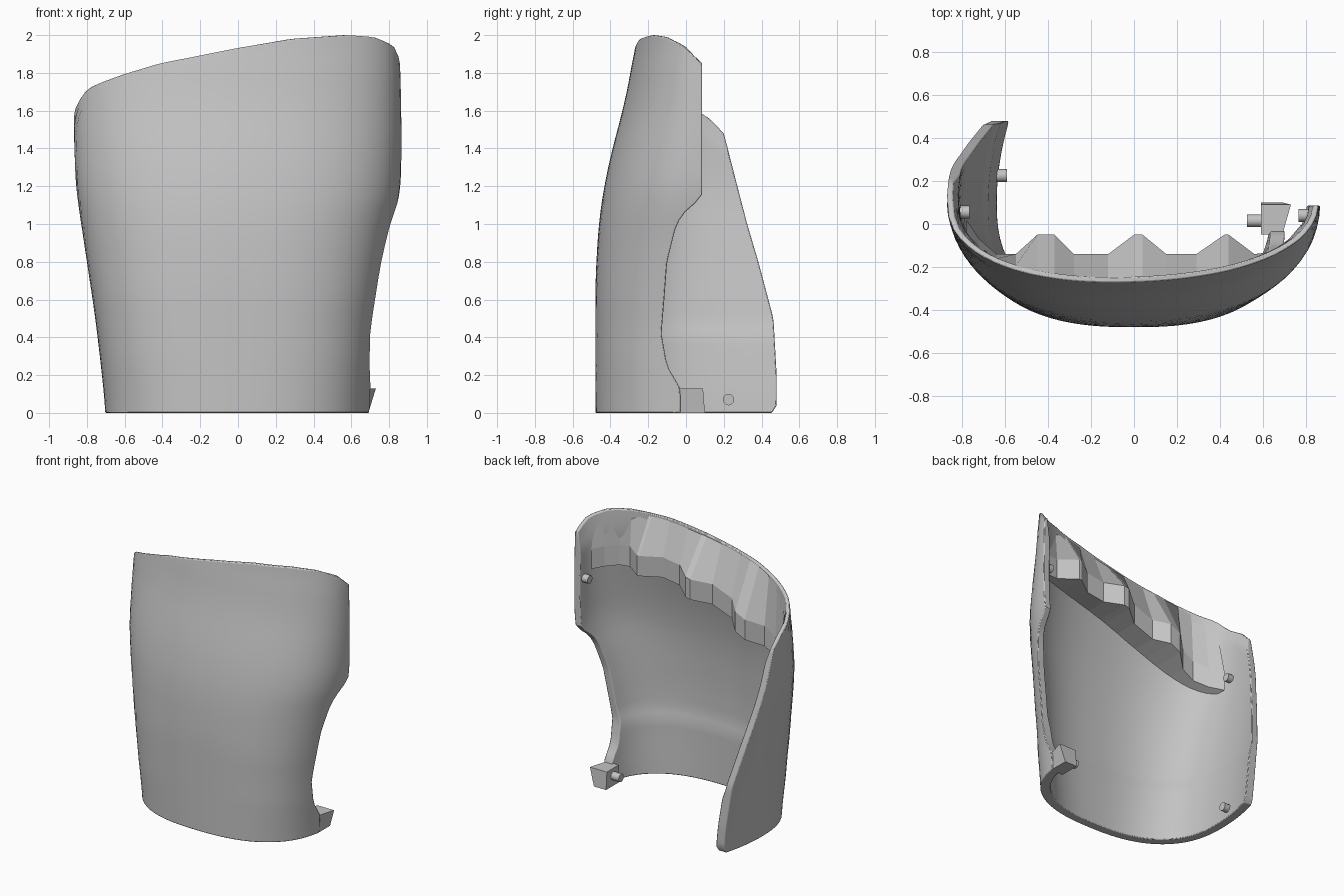
import bpy, bmesh, math
from mathutils import Vector

if "Cube" in bpy.data.objects:
    bpy.data.objects.remove(bpy.data.objects["Cube"], do_unlink=True)

grey = bpy.data.materials.new("light_grey")
grey.use_nodes = True
GREY = (0.55, 0.55, 0.55, 1)
grey.diffuse_color = GREY
grey.node_tree.nodes["Principled BSDF"].inputs["Base Color"].default_value = GREY


def lerp_table(table, t):
    """Piecewise linear lookup in (key, value) pairs."""
    for (k0, v0), (k1, v1) in zip(table, table[1:]):
        if t <= k1:
            f = max(0, (t - k0) / (k1 - k0))
            return v0 + (v1 - v0) * f
    return table[-1][1]


def soft_table(table, t):
    """Lookup with the corners rounded off."""
    return sum(lerp_table(table, t + d) for d in (-.1, -.05, 0, .05, .1)) / 5


def finish(name, bm):
    bmesh.ops.recalc_face_normals(bm, faces=bm.faces)
    mesh = bpy.data.meshes.new(name)
    bm.to_mesh(mesh)
    bm.free()
    mesh.materials.append(grey)
    obj = bpy.data.objects.new(name, mesh)
    bpy.context.collection.objects.link(obj)
    return obj


def skin(bm, rows):
    """Skin equal-length rows of vertices into quads."""
    for r0, r1 in zip(rows, rows[1:]):
        for i in range(len(r0) - 1):
            bm.faces.new((r0[i], r0[i + 1], r1[i + 1], r1[i]))


# Shell profiles, keyed by height
FRONT = [(0, -.48), (.7, -.48), (1, -.463), (1.2, -.434), (1.4, -.39),
         (1.6, -.335), (1.8, -.293), (1.94, -.272), (2, -.25)]
HALF_NEG = [(0, .70), (.2, .72), (.5, .755), (.8, .80), (1, .83),
            (1.2, .86), (1.6, .872), (1.8, .86), (2, .84)]
HALF_POS = [(0, .70), (.4, .725), (.6, .75), (.8, .785), (1, .82),
            (1.15, .86), (1.4, .867), (1.6, .865), (1.85, .86), (2, .85)]
POWER = [(0, 2.5), (.3, 2.6), (.6, 2.55), (.8, 2.45), (1.6, 2.2), (2, 2.15)]
EDGE_NEG = [(0, .455), (.04, .48), (.2, .48), (.5, .463), (.8, .383), (1, .324),
            (1.2, .272), (1.45, .208), (1.55, .18), (1.65, .09)]
EDGE_POS = [(0, -.03), (.13, -.03), (.25, -.10), (.42, -.13), (.6, -.115),
            (.8, -.10), (1, -.05), (1.07, 0), (1.14, .085), (2, .085)]
WALL = [(0, .065), (.4, .065), (.48, .05), (1.5, .05)]
# Rim height along the sweep
RIM = [(0, 1.48), (.023, 1.56), (.045, 1.62), (.1, 1.72), (.2, 1.79), (.3, 1.85), (.5, 1.93),
       (.65, 1.98), (.8, 2), (.88, 1.99), (.95, 1.945), (1, 1.85)]
SIDE_Y = .1


def front_y(x, z, half):
    """Outer surface of the front at a given x and height."""
    n = lerp_table(POWER, z)
    depth = SIDE_Y - soft_table(FRONT, z)
    return SIDE_Y - depth * (1 - abs(x / half) ** n) ** (1 / n)


def section(z, inset):
    """Cross-section from the long -x edge round to the +x edge."""
    e = 2 / lerp_table(POWER, z)
    depth = SIDE_Y - soft_table(FRONT, z) - inset
    an, ap = soft_table(HALF_NEG, z) - inset, soft_table(HALF_POS, z) - inset
    y0, y1 = lerp_table(EDGE_NEG, z), lerp_table(EDGE_POS, z)
    pts = []
    for i in range(13):
        y = y0 + (SIDE_Y - y0) * i / 12
        pts.append(Vector((-an + .4 * max(0, y - SIDE_Y) ** 2, y, z)))
    for i in range(1, 121):
        t = math.pi * i / 120
        c, s = math.cos(t), max(0, math.sin(t))
        x = -an * c ** e if c > 0 else ap * (-c) ** e
        y = SIDE_Y - depth * s ** e
        if c < 0 and y > y1:
            p = pts[-1]
            pts.append(p.lerp(Vector((x, y, z)), (y1 - p.y) / (y - p.y)))
            break
        pts.append(Vector((x, y, z)))
    return pts


def along(pts, q):
    """Point at a fraction of the polyline's length."""
    lens = [(b - a).length for a, b in zip(pts, pts[1:])]
    d = q * sum(lens)
    for a, b, n in zip(pts, pts[1:], lens):
        if d <= n and n > 0:
            return a.lerp(b, d / n)
        d -= n
    return pts[-1]


# Curved shell: outer and inner skins joined along every edge
COLS, ROWS = 44, 40
bm = bmesh.new()
outer, inner = [], []
for r in range(ROWS + 1):
    v = r / ROWS
    for grid, is_inner in ((outer, False), (inner, True)):
        row = []
        for c in range(COLS + 1):
            z = lerp_table(RIM, c / COLS) * v
            inset = min(lerp_table(WALL, z), .025 + .3 * (1 - v)) if is_inner else 0
            row.append(bm.verts.new(along(section(z, inset), c / COLS)))
        grid.append(row)
rim_points = [v.co.copy() for v in outer[-1] if v.co.y < .05]
skin(bm, outer)
skin(bm, inner)
skin(bm, [outer[0], inner[0]])
skin(bm, [outer[-1], inner[-1]])
for c in (0, COLS):
    skin(bm, [[row[c] for row in outer], [row[c] for row in inner]])
shell = finish("curved_shell", bm)
bevel = shell.modifiers.new("soft_edges", "BEVEL")
bevel.width = .006
bevel.segments = 2
bevel.angle_limit = math.radians(55)
bpy.context.view_layer.objects.active = shell
shell.select_set(True)
bpy.ops.object.shade_smooth_by_angle(angle=math.radians(35))
shell.select_set(False)

# Scalloped ledge sloping in from the rim: three ribs between flat stretches
outline = [(-.78, .02), (-.72, -.07), (-.64, -.14)]
for cx, top in ((-.41, .04), (.02, .02), (.43, .01)):
    outline += [(cx - .14, -.14), (cx - top, -.05), (cx + top, -.05), (cx + .13, -.14)]
outline += [(.64, -.13), (.72, -.07), (.78, 0)]
rim_y = [(p.x, p.y) for p in rim_points]
rim_z = [(p.x, p.z) for p in rim_points]
bm = bmesh.new()
ledge = []
for x, y in outline:
    base = 1.52 + .27 * x - .28 * x * x
    half = soft_table(HALF_POS if x > 0 else HALF_NEG, base)
    column = [(x, lerp_table(rim_y, x) + .022, lerp_table(rim_z, x) - .012),
              (x, y, base + .15), (x, y, base),
              (x, front_y(x, base, half) + .02, base)]
    ledge.append([bm.verts.new(p) for p in column])
skin(bm, ledge)
finish("scalloped_ledge", bm)

# Foot tab at the +x lower corner, flaring outward to its top rear
bm = bmesh.new()
bmesh.ops.create_cube(bm, size=1)
for v in bm.verts:
    high, rear, outside = v.co.z > 0, v.co.y > 0, v.co.x > 0
    side = .73 if high and rear else .69
    v.co = (side if outside else .59,
            (.09 if high else .10) if rear else -.05,
            .13 if high else 0)
finish("foot_tab", bm)

# Locating pegs pointing inward
for name, x, y, z in (("lower_right_peg", -.635, .225, .07), ("upper_right_peg", -.81, .055, 1.22),
                      ("lower_left_peg", .57, .015, .075), ("upper_left_peg", .81, .04, 1.5)):
    bpy.ops.mesh.primitive_cylinder_add(vertices=12, radius=.03, depth=.09, location=(x, y, z),
                                        rotation=(0, math.pi / 2, 0))
    peg = bpy.context.object
    peg.name = name
    peg.data.materials.append(grey)
    bpy.ops.object.shade_smooth_by_angle(angle=math.radians(40))
